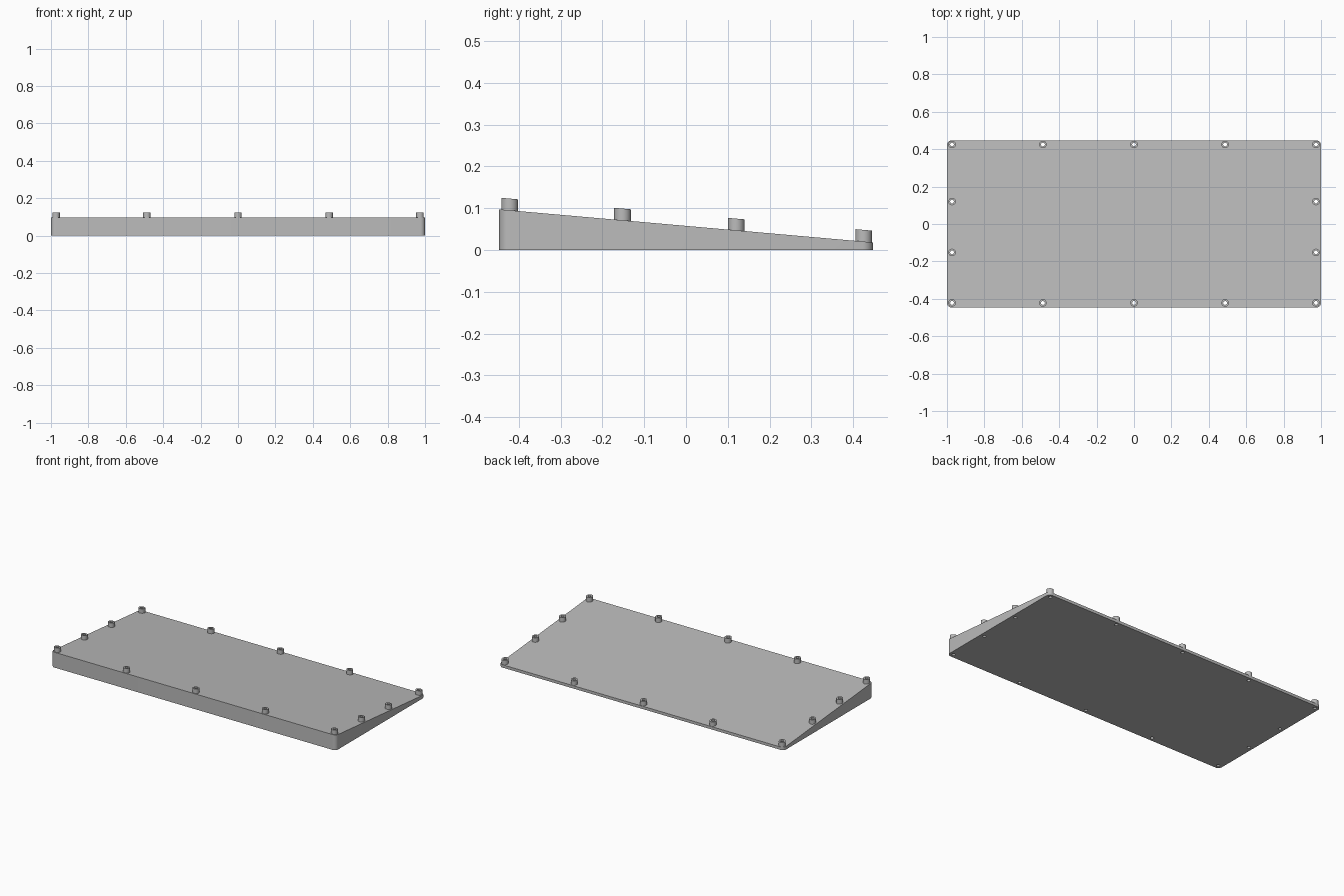
import bpy, bmesh, math

cube = bpy.data.objects.get("Cube")
if cube:
    bpy.data.objects.remove(cube, do_unlink=True)

HALF_X, HALF_Y, CORNER = 1.0, 0.447, 0.025
FRONT_Z, BACK_Z = 0.097, 0.018
POST_R, HOLE_R, POST_H = 0.02, 0.01, 0.028
SIDES = 32

grey = bpy.data.materials.new("plain_grey")
grey.use_nodes = True
colour = (0.5, 0.5, 0.5, 1)
grey.diffuse_color = colour
grey.node_tree.nodes["Principled BSDF"].inputs["Base Color"].default_value = colour


def slope(y):
    return FRONT_Z + (BACK_Z - FRONT_Z) * (y + HALF_Y) / (2 * HALF_Y)


def circle(cx, cy, r, start=0.0, sweep=2 * math.pi, n=SIDES):
    return [(cx + r * math.cos(start + sweep * i / n),
             cy + r * math.sin(start + sweep * i / n)) for i in range(n)]


def ring(bm, outline, height):
    return [bm.verts.new((x, y, height(y))) for x, y in outline]


def bridge(bm, a, b):
    n = len(a)
    for i in range(n):
        j = (i + 1) % n
        bm.faces.new((a[i], a[j], b[j], b[i]))


def finish(bm, name):
    bmesh.ops.recalc_face_normals(bm, faces=bm.faces)
    mesh = bpy.data.meshes.new(name)
    bm.to_mesh(mesh)
    bm.free()
    mesh.materials.append(grey)
    obj = bpy.data.objects.new(name, mesh)
    bpy.context.collection.objects.link(obj)
    return obj


def smooth(obj):
    bpy.ops.object.select_all(action='DESELECT')
    obj.select_set(True)
    bpy.context.view_layer.objects.active = obj
    bpy.ops.object.shade_smooth_by_angle(angle=math.radians(30))


# Post positions around the rim
spots = [(x, y) for x in (-0.973, -0.487, 0, 0.487, 0.973) for y in (-0.422, 0.425)]
spots += [(x, y) for x in (-0.973, 0.973) for y in (-0.152, 0.12)]

# Wedge body with rounded vertical corners
outline = []
for k, (sx, sy) in enumerate([(1, 1), (-1, 1), (-1, -1), (1, -1)]):
    outline += circle(sx * (HALF_X - CORNER), sy * (HALF_Y - CORNER), CORNER,
                      k * math.pi / 2, math.pi / 2 * 9 / 8, 9)
bm = bmesh.new()
low = ring(bm, outline, lambda y: 0)
high = ring(bm, outline, slope)
bridge(bm, low, high)
bm.faces.new(low)
bm.faces.new(high)
body = finish(bm, "wedge_body")

# Vertical screw holes through the body
bm = bmesh.new()
for x, y in spots:
    hole = circle(x, y, HOLE_R)
    low = ring(bm, hole, lambda y: -0.1)
    high = ring(bm, hole, lambda y: 0.3)
    bridge(bm, low, high)
    bm.faces.new(low)
    bm.faces.new(high)
cutter = finish(bm, "hole_cutter")
cut = body.modifiers.new("holes", 'BOOLEAN')
cut.operation = 'DIFFERENCE'
cut.solver = 'EXACT'
cut.object = cutter
bpy.ops.object.select_all(action='DESELECT')
body.select_set(True)
bpy.context.view_layer.objects.active = body
bpy.ops.object.modifier_apply(modifier=cut.name)
bpy.data.objects.remove(cutter, do_unlink=True)
smooth(body)

# Hollow posts standing on the sloped top
bm = bmesh.new()
for x, y in spots:
    outer, inner = circle(x, y, POST_R), circle(x, y, HOLE_R)
    rings = [ring(bm, outer, slope), ring(bm, outer, lambda v: slope(v) + POST_H),
             ring(bm, inner, lambda v: slope(v) + POST_H), ring(bm, inner, slope)]
    for i in range(4):
        bridge(bm, rings[i], rings[(i + 1) % 4])
smooth(finish(bm, "screw_posts"))
